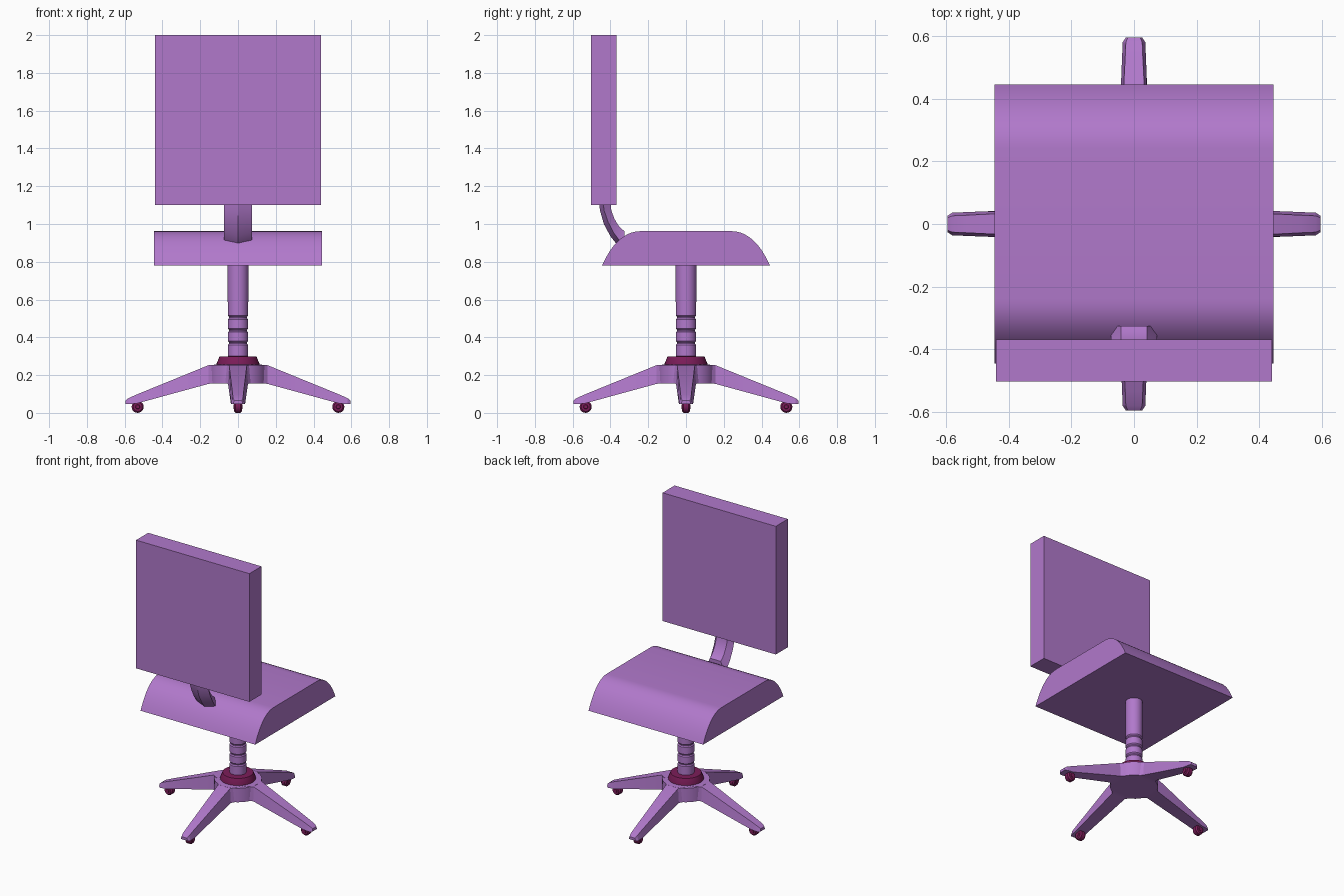
import bpy, bmesh, math
from mathutils import Matrix, Vector

if "Cube" in bpy.data.objects:
    bpy.data.objects.remove(bpy.data.objects["Cube"])


def material(name, color):
    m = bpy.data.materials.new(name)
    m.diffuse_color = color
    m.use_nodes = True
    m.node_tree.nodes["Principled BSDF"].inputs["Base Color"].default_value = m.diffuse_color
    return m


PURPLE = material("purple", (0.44, 0.19, 0.60, 1))
PLUM = material("dark plum", (0.20, 0.012, 0.10, 1))


def finish(name, bm, mat, angle=35):
    bmesh.ops.recalc_face_normals(bm, faces=bm.faces)
    me = bpy.data.meshes.new(name)
    bm.to_mesh(me)
    bm.free()
    me.materials.append(mat)
    ob = bpy.data.objects.new(name, me)
    bpy.context.collection.objects.link(ob)
    if angle:
        bpy.ops.object.select_all(action='DESELECT')
        ob.select_set(True)
        bpy.context.view_layer.objects.active = ob
        bpy.ops.object.shade_smooth_by_angle(angle=math.radians(angle))
    return ob


def loft(name, rings, mat, angle=35, matrix=None):
    """Skin a list of equal-sized point rings and cap both ends."""
    bm = bmesh.new()
    vs = [[bm.verts.new(p) for p in ring] for ring in rings]
    n = len(rings[0])
    for a, b in zip(vs, vs[1:]):
        for i in range(n):
            j = (i + 1) % n
            bm.faces.new((a[i], a[j], b[j], b[i]))
    bm.faces.new(vs[0])
    bm.faces.new(vs[-1])
    if matrix:
        bm.transform(matrix)
    return finish(name, bm, mat, angle)


def lathe(name, profile, mat, sides=32, matrix=None):
    """Turn a list of (radius, height) around z."""
    rings = [[(r * math.cos(2 * math.pi * i / sides),
               r * math.sin(2 * math.pi * i / sides), z) for i in range(sides)]
             for r, z in profile]
    return loft(name, rings, mat, 30, matrix)


# Backrest panel
bm = bmesh.new()
bmesh.ops.create_cube(bm, size=1, matrix=Matrix.Translation((0, -0.435, 1.55))
                      @ Matrix.Diagonal((0.88, 0.134, 0.90, 1)))
finish("backrest", bm, PURPLE, 0)

# Seat cushion: rounded profile pushed across x
b = [Vector(p) for p in ((-0.445, 0.779), (-0.405, 0.87), (-0.34, 0.962), (-0.24, 0.962))]
side = []
for k in range(13):
    t = k / 12
    side.append(b[0] * (1 - t) ** 3 + b[1] * 3 * t * (1 - t) ** 2
                + b[2] * 3 * t * t * (1 - t) + b[3] * t ** 3)
profile = [(p.x, p.y) for p in side] + [(-p.x, p.y) for p in reversed(side)]
loft("seat", [[(x, y, z) for y, z in profile] for x in (-0.445, 0.445)], PURPLE)

# Curved bracket: ridge behind, side corners, flat front
ridge = [(-0.462, 1.12), (-0.455, 1.07), (-0.435, 1.00), (-0.40, 0.935), (-0.36, 0.885), (-0.325, 0.86)]
corner = [(-0.440, 1.12), (-0.433, 1.07), (-0.412, 1.01), (-0.385, 0.957), (-0.352, 0.912), (-0.325, 0.888)]
front = [(-0.400, 1.12), (-0.395, 1.07), (-0.380, 1.03), (-0.360, 0.995), (-0.342, 0.975), (-0.325, 0.962)]
loft("back_bracket",
     [[(0, *r), (0.073, *c), (0.042, *f), (-0.042, *f), (-0.073, *c)]
      for r, c, f in zip(ridge, corner, front)], PURPLE, 25)

# Gas column with three narrow grooves
column = [(0.053, 0.28)]
for z in (0.37, 0.437, 0.505):
    column += [(0.053, z - 0.010), (0.047, z - 0.003), (0.047, z + 0.003), (0.054, z + 0.010)]
column.append((0.055, 0.79))
lathe("column", column, PURPLE)

# Collar and base hub
lathe("collar", [(0.113, 0.25), (0.113, 0.262), (0.098, 0.298), (0.05, 0.30)], PLUM)
lathe("base_hub", [(0.152, 0.156), (0.152, 0.254)], PURPLE)

# Legs: (reach, bottom z, top z, bottom half width, top half width)
sections = [(0.05, 0.156, 0.255, 0.085, 0.085), (0.125, 0.156, 0.255, 0.075, 0.07),
            (0.155, 0.154, 0.253, 0.053, 0.047), (0.535, 0.050, 0.098, 0.038, 0.028),
            (0.580, 0.046, 0.078, 0.036, 0.026), (0.595, 0.048, 0.066, 0.026, 0.020)]
for i in range(4):
    turn = Matrix.Rotation(i * math.pi / 2, 4, 'Z')
    loft(f"leg_{i + 1}",
         [[(r, -wb, zb), (r, wb, zb), (r, wt, zt), (r, -wt, zt)]
          for r, zb, zt, wb, wt in sections], PURPLE, 20, turn)
    # Caster wheel with a small raised axle cap
    half = [(0.010, 0.025), (0.012, 0.022), (0.024, 0.022), (0.032, 0.013)]
    wheel = [(r, -z) for r, z in half] + [(r, z) for r, z in reversed(half)]
    lathe(f"caster_{i + 1}", wheel, PLUM, 20,
          turn @ Matrix.Translation((0.531, 0, 0.032)) @ Matrix.Rotation(math.pi / 2, 4, 'X'))
